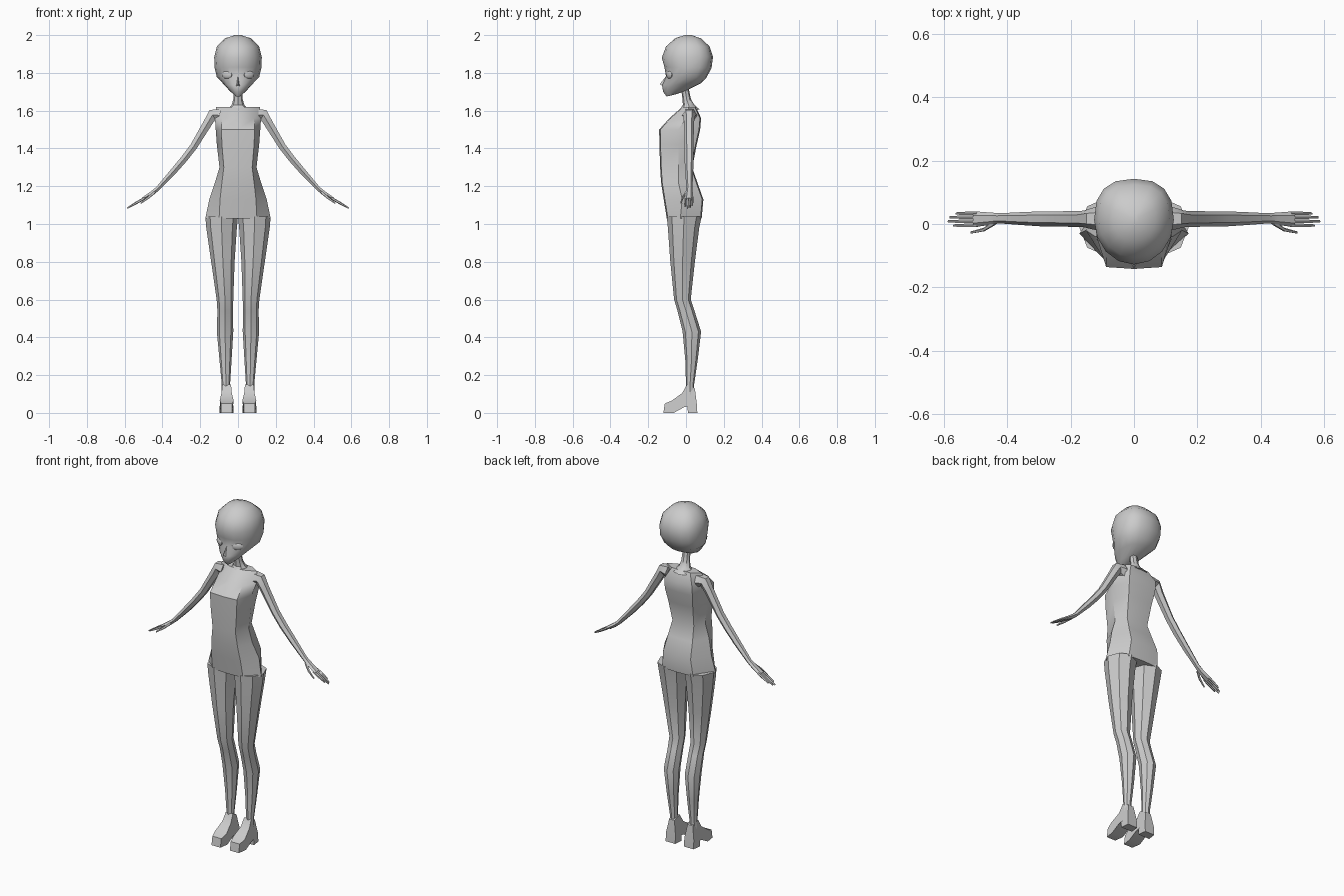
import bpy, bmesh, math
from mathutils import Vector

if "Cube" in bpy.data.objects:
    bpy.data.objects.remove(bpy.data.objects["Cube"])


def finish(name, bm, mat=None, angle=35):
    bmesh.ops.recalc_face_normals(bm, faces=bm.faces)
    me = bpy.data.meshes.new(name)
    bm.to_mesh(me)
    bm.free()
    ob = bpy.data.objects.new(name, me)
    bpy.context.collection.objects.link(ob)
    if mat:
        me.materials.append(mat)
    bpy.ops.object.select_all(action='DESELECT')
    ob.select_set(True)
    bpy.context.view_layer.objects.active = ob
    bpy.ops.object.shade_smooth_by_angle(angle=math.radians(angle))
    return ob


def loft(name, rings, side=1, angle=35, caps=True):
    """Skin a list of equal-length point rings, optionally mirrored in x."""
    bm = bmesh.new()
    vs = [[bm.verts.new((p[0] * side, p[1], p[2])) for p in r] for r in rings]
    n = len(vs[0])
    for a, b in zip(vs, vs[1:]):
        for i in range(n):
            j = (i + 1) % n
            bm.faces.new((a[i], a[j], b[j], b[i]))
    if caps:
        bm.faces.new(vs[0])
        bm.faces.new(vs[-1])
    return finish(name, bm, None, angle)


def level_ring(z, x0, x1, yf, yb, n=8):
    cx, cy = (x0 + x1) / 2, (yf + yb) / 2
    k = 1 / math.cos(math.pi / n)
    return [(cx + (x1 - x0) / 2 * math.sin(2 * math.pi * i / n),
             cy - (yb - yf) / 2 * math.cos(2 * math.pi * i / n), z) for i in range(n)]


def tube(name, pts, side, n=6):
    """Tube in the xz plane direction; pts = (x, y, z, thickness radius, y radius)."""
    rings = []
    for k, (x, y, z, r, ry) in enumerate(pts):
        a, b = pts[max(k - 1, 0)], pts[min(k + 1, len(pts) - 1)]
        d = Vector((b[0] - a[0], 0, b[2] - a[2])).normalized()
        nrm = Vector((-d.z, 0, d.x))
        rings.append([(x + nrm.x * r * math.sin(t), y + ry * math.cos(t), z + nrm.z * r * math.sin(t))
                      for t in [2 * math.pi * i / n for i in range(n)]])
    return loft(name, rings, side)


# torso: z, front corner x, front y, side x, side y, back corner x, back y
torso = []
for z, fx, yf, sx, sy, bx, yb in [
        (1.03, .10, -.102, .173, -.03, .10, .083),
        (1.13, .095, -.118, .152, -.02, .09, .092),
        (1.22, .085, -.132, .122, -.04, .08, .06),
        (1.30, .075, -.137, .098, -.04, .07, .033),
        (1.42, .085, -.141, .112, -.04, .08, .057),
        (1.50, .088, -.142, .118, -.04, .09, .075),
        (1.56, .085, -.088, .122, .00, .09, .08),
        (1.62, .05, -.02, .115, .015, .06, .053)]:
    half = [(fx, yf + .006), (sx, sy), (bx, yb - .006)]
    torso.append([(0, yf, z)] + [(x, y, z) for x, y in half] + [(0, yb, z)]
                 + [(-x, y, z) for x, y in reversed(half)])
loft("torso", torso)

# neck
loft("neck", [level_ring(z, -r, r, y - r * .9, y + r * .9) for z, r, y in
              [(1.605, .06, .02), (1.63, .034, .014), (1.66, .025, .004),
               (1.70, .023, -.003), (1.76, .023, -.01)]])

# head: half width, front y, front z, back y, back z
head = []
N = 16
for hw, yf, zf, yb, zb in [
        (.016, -.103, 1.675, -.06, 1.685),
        (.042, -.121, 1.70, .0, 1.705),
        (.076, -.127, 1.735, .08, 1.745),
        (.112, -.106, 1.78, .108, 1.775),
        (.124, -.114, 1.83, .135, 1.825),
        (.126, -.128, 1.88, .143, 1.885),
        (.112, -.106, 1.94, .125, 1.94),
        (.068, -.055, 1.985, .08, 1.982),
        (.015, -.005, 2.0, .03, 2.0)]:
    ring = []
    cy = yf + (yb - yf) * .52
    for i in range(N):
        t = 2 * math.pi * i / N
        s, c = math.sin(t), math.cos(t)
        if c < 0:   # fuller back of the skull
            s, c = math.copysign(abs(s) ** .8, s), -abs(c) ** .8
        y = cy - c * ((cy - yf) if c > 0 else (yb - cy))
        f = (y - yf) / (yb - yf)
        ring.append((hw * s, y, zf + (zb - zf) * f))
    head.append(ring)
loft("head", head)

# nose
loft("nose", [[(-.016, -.112, 1.725), (.016, -.112, 1.725), (0, -.104, 1.785)],
              [(-.002, -.138, 1.739), (.002, -.138, 1.739), (0, -.137, 1.743)]])

white = bpy.data.materials.new("eye_white")
white.diffuse_color = (1, 1, 1, 1)
white.use_nodes = True
white.node_tree.nodes["Principled BSDF"].inputs["Base Color"].default_value = white.diffuse_color

for side, tag in ((1, "left"), (-1, "right")):
    # eye
    bm = bmesh.new()
    bmesh.ops.create_uvsphere(bm, u_segments=12, v_segments=6, radius=1)
    for v in bm.verts:
        x, y, z = v.co.x * .028, v.co.y * .01, v.co.z * .021
        v.co = (side * (.058 + x), -.088 + y + x * .45, 1.79 + z)
    finish(tag + "_eye", bm, white)

    # leg: z, inner x, outer x, front y, back y
    loft(tag + "_leg", [[(p[0] * side, p[1], p[2]) for p in level_ring(*r)] for r in [
        (1.04, 0, .173, -.102, .083), (.98, .006, .168, -.096, .07),
        (.80, .018, .142, -.083, .047), (.60, .025, .113, -.063, .025),
        (.54, .026, .109, -.045, .045), (.43, .025, .112, -.018, .08),
        (.28, .034, .098, -.004, .062), (.15, .042, .086, .0, .043),
        (.08, .042, .088, .0, .045)]])

    # heeled shoe: side profile given width, narrower at the ankle
    prof = [(.06, 0), (.057, .05), (.047, .13), (.005, .15), (-.02, .105), (-.075, .065),
            (-.112, .05), (-.12, 0), (-.065, 0), (-.01, .03), (.008, .035), (.01, 0)]
    rings = []
    for s in (-1, 1):
        r = []
        for y, z in prof:
            w = .037 if z < .07 else .037 - .014 * min(1, (z - .07) / .05)
            w -= .008 if y < -.1 else 0
            w -= .006 if y > .03 else 0
            r.append((.06 + s * w, y, z))
        rings.append(r)
    loft(tag + "_shoe", rings, side)

    # arm
    tube(tag + "_arm", [(.095, .017, 1.575, .04, .042), (.135, .017, 1.578, .034, .033),
                        (.16, .016, 1.535, .027, .026), (.235, .016, 1.41, .022, .024),
                        (.285, .016, 1.345, .021, .024), (.345, .017, 1.275, .019, .021),
                        (.425, .018, 1.187, .013, .016), (.45, .017, 1.167, .013, .019),
                        (.505, .015, 1.132, .009, .025)], side)
    # fingers and thumb
    for k, (y, tip) in enumerate([(-.005, .57), (.008, .587), (.021, .582), (.033, .562)]):
        dz = (tip - .495) * .58
        tube(f"{tag}_finger_{k + 1}", [(.495, y, 1.137, .007, .006),
                                       ((.495 + tip) / 2, y, 1.137 - dz / 2, .007, .006),
                                       (tip, y, 1.137 - dz, .004, .004)], side, 5)
    tube(tag + "_thumb", [(.44, .004, 1.17, .008, .008), (.475, -.018, 1.14, .007, .006),
                          (.515, -.027, 1.11, .004, .004)], side, 5)
